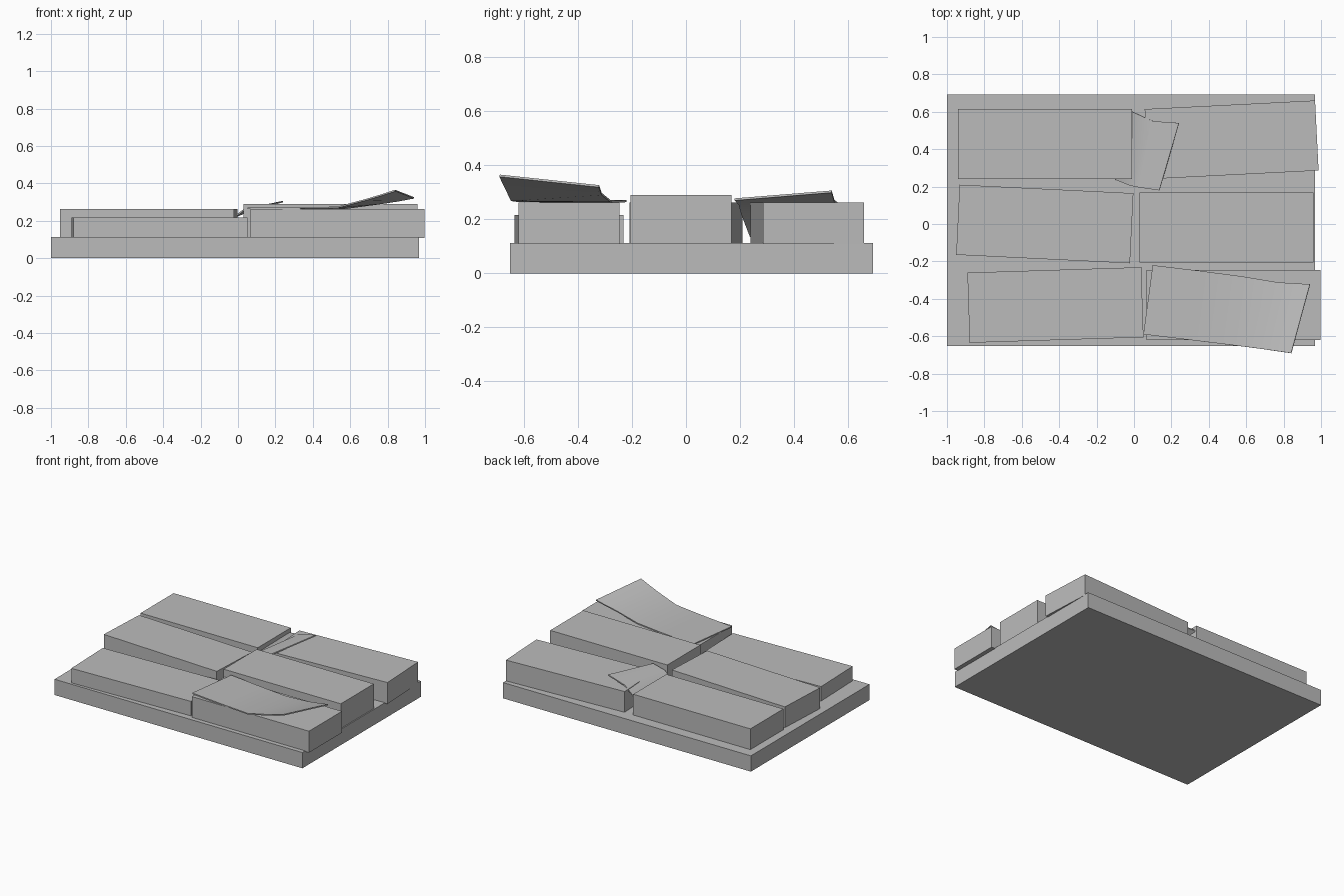
import bpy, math

cube = bpy.data.objects.get("Cube")
if cube:
    bpy.data.objects.remove(cube, do_unlink=True)

# One stone grey for everything
grey = bpy.data.materials.new("stone_grey")
grey.use_nodes = True
colour = (0.5, 0.5, 0.5, 1)
grey.diffuse_color = colour
grey.node_tree.nodes["Principled BSDF"].inputs["Base Color"].default_value = colour


def slab(name, centre, size, bottom, top, turn=0):
    """Box standing between two heights, turned about z by degrees."""
    bpy.ops.mesh.primitive_cube_add(
        size=1, location=(centre[0], centre[1], (bottom + top) / 2),
        rotation=(0, 0, math.radians(turn)))
    ob = bpy.context.object
    ob.name = name
    ob.scale = (size[0], size[1], top - bottom)
    bpy.ops.object.transform_apply(location=False, rotation=False, scale=True)
    ob.data.materials.append(grey)


def sheet(name, front, back, thickness=0.008):
    """Thin bent sheet spanned between a front and a back edge."""
    n = len(front)
    faces = [(i, i + 1, n + i + 1, n + i) for i in range(n - 1)]
    me = bpy.data.meshes.new(name)
    me.from_pydata(front + back, [], faces)
    me.materials.append(grey)
    ob = bpy.data.objects.new(name, me)
    bpy.context.collection.objects.link(ob)
    solid = ob.modifiers.new("thickness", 'SOLIDIFY')
    solid.thickness = thickness
    solid.offset = -1
    bpy.ops.object.select_all(action='DESELECT')
    ob.select_set(True)
    bpy.context.view_layer.objects.active = ob
    bpy.ops.object.modifier_apply(modifier="thickness")
    bpy.ops.object.shade_smooth_by_angle(angle=math.radians(30))


# Base plate
slab("base_plate", (-0.016, 0.02), (1.968, 1.345), 0, 0.113)

# Six loosely laid blocks
block = (0.93, 0.375)
floor = 0.108
slab("back_right_block", (-0.477, 0.428), block, floor, 0.262)
slab("middle_right_block", (-0.477, 0), block, floor, 0.262, -2.8)
slab("front_right_block", (-0.42, -0.433), block, floor, 0.217, 1.8)
slab("front_left_block", (0.533, -0.433), block, floor, 0.262)
slab("middle_left_block", (0.495, -0.018), block, floor, 0.29)
slab("back_left_block", (0.522, 0.45), (0.912, 0.375), floor, 0.262, 2.9)

# Lifted sheet curling up off the front block
sheet("front_curled_sheet",
      [(0.05, -0.59, 0.272), (0.3, -0.62, 0.272), (0.53, -0.648, 0.276),
       (0.68, -0.667, 0.316), (0.77, -0.68, 0.343), (0.84, -0.69, 0.366)],
      [(0.1, -0.22, 0.272), (0.35, -0.25, 0.27), (0.58, -0.28, 0.272),
       (0.77, -0.312, 0.298), (0.86, -0.317, 0.312), (0.94, -0.322, 0.327)])

# Small bent sheet coming out of the gap at the back
sheet("back_bent_sheet",
      [(-0.1, 0.237, 0.14), (-0.02, 0.205, 0.225), (0.03, 0.195, 0.262), (0.135, 0.18, 0.278)],
      [(-0.06, 0.615, 0.19), (-0.01, 0.6, 0.235), (0.1, 0.55, 0.272), (0.24, 0.54, 0.307)])
